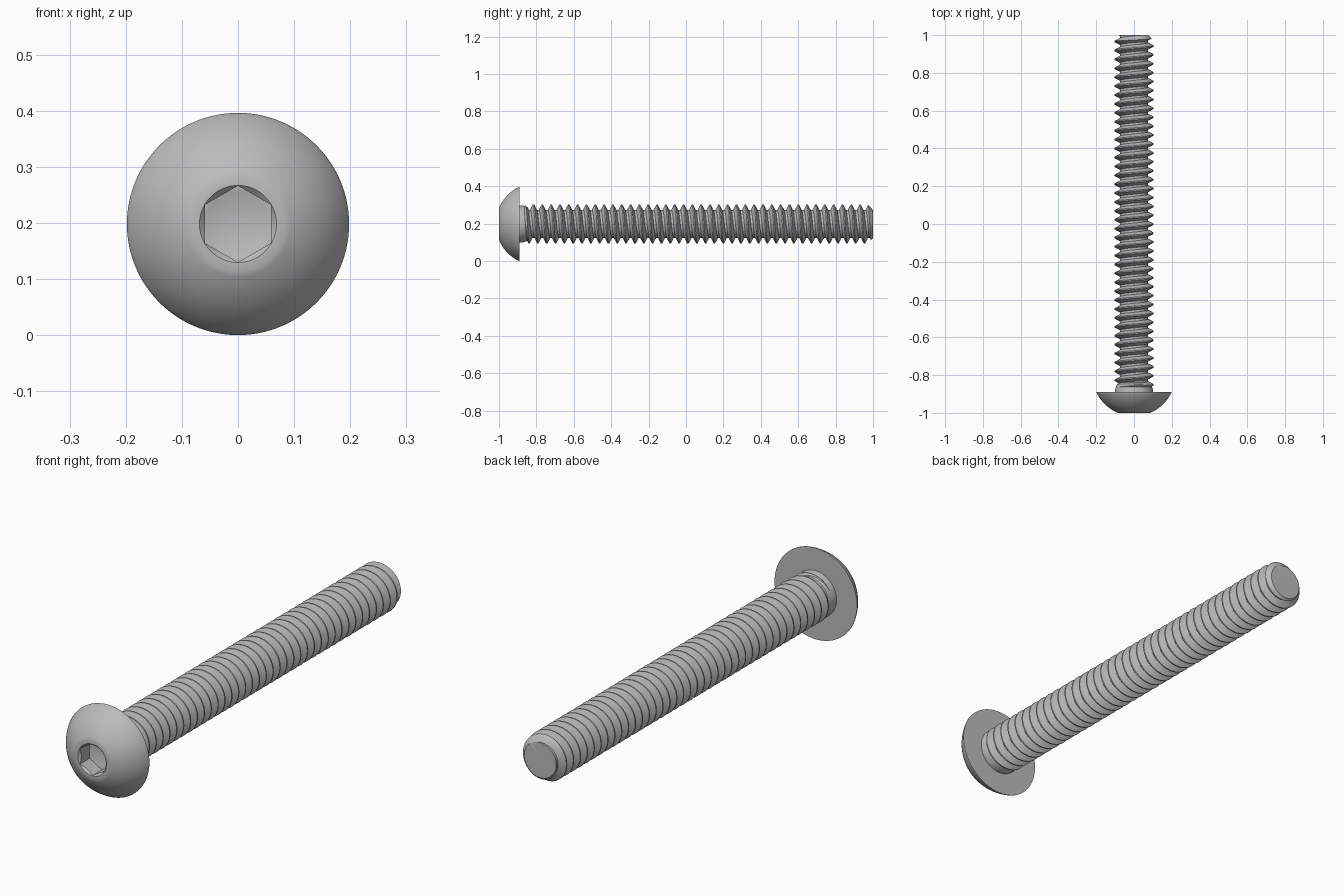
import bpy, bmesh
from math import sin, cos, pi, radians, sqrt
from mathutils import Matrix

cube = bpy.data.objects.get("Cube")
if cube:
    bpy.data.objects.remove(cube, do_unlink=True)

AXIS_Z = 0.198          # height of the screw axis
PITCH = 0.0472
MAJOR, MINOR = 0.1043, 0.0753

steel = bpy.data.materials.new("grey_steel")
steel.use_nodes = True
GREY = (0.5, 0.5, 0.5, 1)
steel.diffuse_color = GREY
steel.node_tree.nodes["Principled BSDF"].inputs["Base Color"].default_value = GREY


def to_object(name, bm):
    bmesh.ops.recalc_face_normals(bm, faces=bm.faces)
    mesh = bpy.data.meshes.new(name)
    bm.to_mesh(mesh)
    bm.free()
    mesh.materials.append(steel)
    ob = bpy.data.objects.new(name, mesh)
    ob.location.z = AXIS_Z
    bpy.context.collection.objects.link(ob)
    return ob


def lathe(name, profile, sides=96):
    """Revolve (radius, y) points about the y axis."""
    bm = bmesh.new()
    verts = [bm.verts.new((0, y, r)) for r, y in profile]
    edges = [bm.edges.new(pair) for pair in zip(verts, verts[1:])]
    bmesh.ops.spin(bm, geom=verts + edges, cent=(0, 0, 0), axis=(0, 1, 0),
                   angle=2 * pi, steps=sides, use_merge=True)
    bmesh.ops.remove_doubles(bm, verts=bm.verts, dist=1e-5)
    return to_object(name, bm)


def activate(ob):
    bpy.ops.object.select_all(action='DESELECT')
    ob.select_set(True)
    bpy.context.view_layer.objects.active = ob


def boolean(ob, cutter, operation):
    cutter.hide_render = True
    mod = ob.modifiers.new("cut", 'BOOLEAN')
    mod.operation = operation
    mod.solver = 'EXACT'
    mod.object = cutter
    activate(ob)
    bpy.ops.object.modifier_apply(modifier=mod.name)
    bpy.data.objects.remove(cutter, do_unlink=True)


def smooth(ob):
    activate(ob)
    bpy.ops.object.shade_smooth_by_angle(angle=radians(30))


# Button head: spherical dome with a flat front and a thin rim
R, CENTRE = 0.22, -0.797
dome = []
for i in range(17):
    r = R * sin(radians(22.7 + i * (64.16 - 22.7) / 16))
    dome.append((r, CENTRE - sqrt(R * R - r * r)))
head = lathe("button_head", [(0, -1)] + dome + [(0.198, -0.89), (0, -0.89)], 128)

# Hex socket with a countersunk mouth and a drilled conical bottom
bm = bmesh.new()
bmesh.ops.create_cone(bm, cap_ends=True, segments=6, radius1=0.0681, radius2=0.0681, depth=0.117,
                      matrix=Matrix.Translation((0, -0.9915, 0)) @ Matrix.Rotation(pi / 2, 4, 'X'))
top = max(v.co.z for v in bm.verts)
if top < 0.067:         # keep corners at top and bottom
    bmesh.ops.rotate(bm, verts=bm.verts, matrix=Matrix.Rotation(pi / 6, 3, 'Y'))
boolean(head, to_object("socket_cutter", bm), 'DIFFERENCE')
boolean(head, lathe("mouth_cutter", [(0, -1.01), (0.0787, -1.01), (0.0487, -0.98), (0, -0.98)]),
        'DIFFERENCE')
boolean(head, lathe("drill_cutter", [(0, -0.945), (0.0585, -0.945), (0.0585, -0.933), (0, -0.901)]),
        'DIFFERENCE')
smooth(head)

# Neck under the head
neck = lathe("neck", [(0, -0.892), (0.1, -0.892), (0.1, -0.875), (0.09, -0.848),
                      (0.07, -0.835), (0, -0.835)])
smooth(neck)

# Right-handed helical thread: crest flat, flank, root flat, flank
STEPS, TURNS, START = 64, 43, -0.96
tooth = [(0, MAJOR), (0.125, MAJOR), (0.4375, MINOR), (0.6875, MINOR)]
bm = bmesh.new()
columns = []
for j in range(STEPS):
    a = 2 * pi * j / STEPS
    columns.append([bm.verts.new((r * sin(a), START + PITCH * (k + f + j / STEPS), r * cos(a)))
                    for k in range(TURNS) for f, r in tooth])
columns.append(columns[0][len(tooth):])
for left, right in zip(columns, columns[1:]):
    for i in range(min(len(left), len(right)) - 1):
        bm.faces.new((left[i], left[i + 1], right[i + 1], right[i]))
for y, direction in ((-0.865, -1), (1.01, 1)):
    cut = bmesh.ops.bisect_plane(bm, geom=bm.verts[:] + bm.edges[:] + bm.faces[:], dist=1e-6,
                                 plane_co=(0, y, 0), plane_no=(0, direction, 0), clear_outer=True)
    rim = [e for e in cut["geom_cut"] if isinstance(e, bmesh.types.BMEdge)]
    bmesh.ops.edgeloop_fill(bm, edges=rim)
shank = to_object("threaded_shank", bm)

# Trim both thread ends with a chamfered envelope
boolean(shank, lathe("end_trimmer", [(0, -0.88), (0.085, -0.88), (0.115, -0.835),
                                     (0.115, 0.962), (0.077, 1), (0, 1)]), 'INTERSECT')
smooth(shank)
